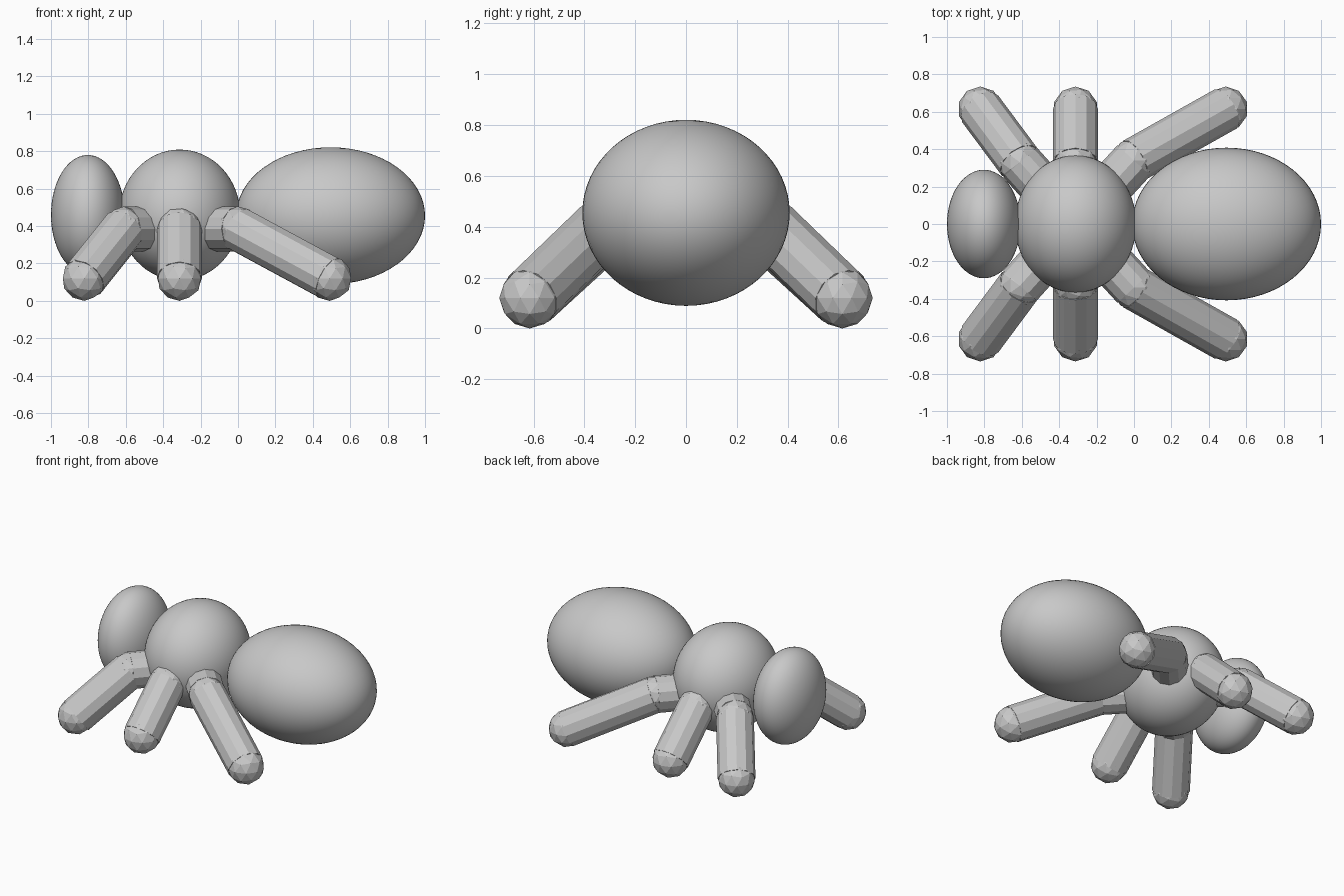
import bpy
from mathutils import Vector

if "Cube" in bpy.data.objects:
    bpy.data.objects.remove(bpy.data.objects["Cube"], do_unlink=True)

grey = bpy.data.materials.new("light_grey")
grey.use_nodes = True
colour = (0.58, 0.58, 0.58, 1)
grey.diffuse_color = colour
grey.node_tree.nodes["Principled BSDF"].inputs["Base Color"].default_value = colour

LEG_RADIUS = 0.12


def finish(name):
    obj = bpy.context.object
    obj.name = name
    obj.data.materials.append(grey)
    return obj


def body_segment(name, centre, radii):
    bpy.ops.mesh.primitive_uv_sphere_add(segments=64, ring_count=32, location=centre)
    obj = finish(name)
    obj.scale = radii
    bpy.ops.object.transform_apply(location=False, rotation=False, scale=True)
    bpy.ops.object.shade_smooth()


def leg_tube(name, start, end):
    axis = end - start
    bpy.ops.mesh.primitive_cylinder_add(
        vertices=12, radius=LEG_RADIUS, depth=axis.length, location=(start + end) / 2)
    obj = finish(name)
    obj.rotation_euler = axis.to_track_quat("Z", "Y").to_euler()


def leg_ball(name, centre):
    bpy.ops.mesh.primitive_ico_sphere_add(subdivisions=2, radius=LEG_RADIUS, location=centre)
    finish(name)


# Smooth body: head, thorax and abdomen in a row along x
body_segment("head", (-0.803, 0, 0.46), (0.197, 0.29, 0.32))
body_segment("thorax", (-0.312, 0, 0.459), (0.324, 0.367, 0.35))
body_segment("abdomen", (0.495, 0, 0.455), (0.505, 0.408, 0.366))

# Faceted bent legs: knee x, knee y, foot x, mirrored across y
legs = {"head_end": (-0.61, 0.33, -0.822),
        "middle": (-0.313, 0.325, -0.313),
        "abdomen_end": (0.0, 0.34, 0.49)}
for label, (knee_x, knee_y, foot_x) in legs.items():
    for side, sign in (("front", -1), ("back", 1)):
        hip = Vector((-0.313, 0, 0.385))
        knee = Vector((knee_x, sign * knee_y, 0.385))
        foot = Vector((foot_x, sign * 0.615, 0.12))
        prefix = f"{side}_{label}"
        leg_tube(prefix + "_upper_leg", hip, knee)
        leg_ball(prefix + "_knee", knee)
        leg_tube(prefix + "_lower_leg", knee, foot)
        leg_ball(prefix + "_foot", foot)
